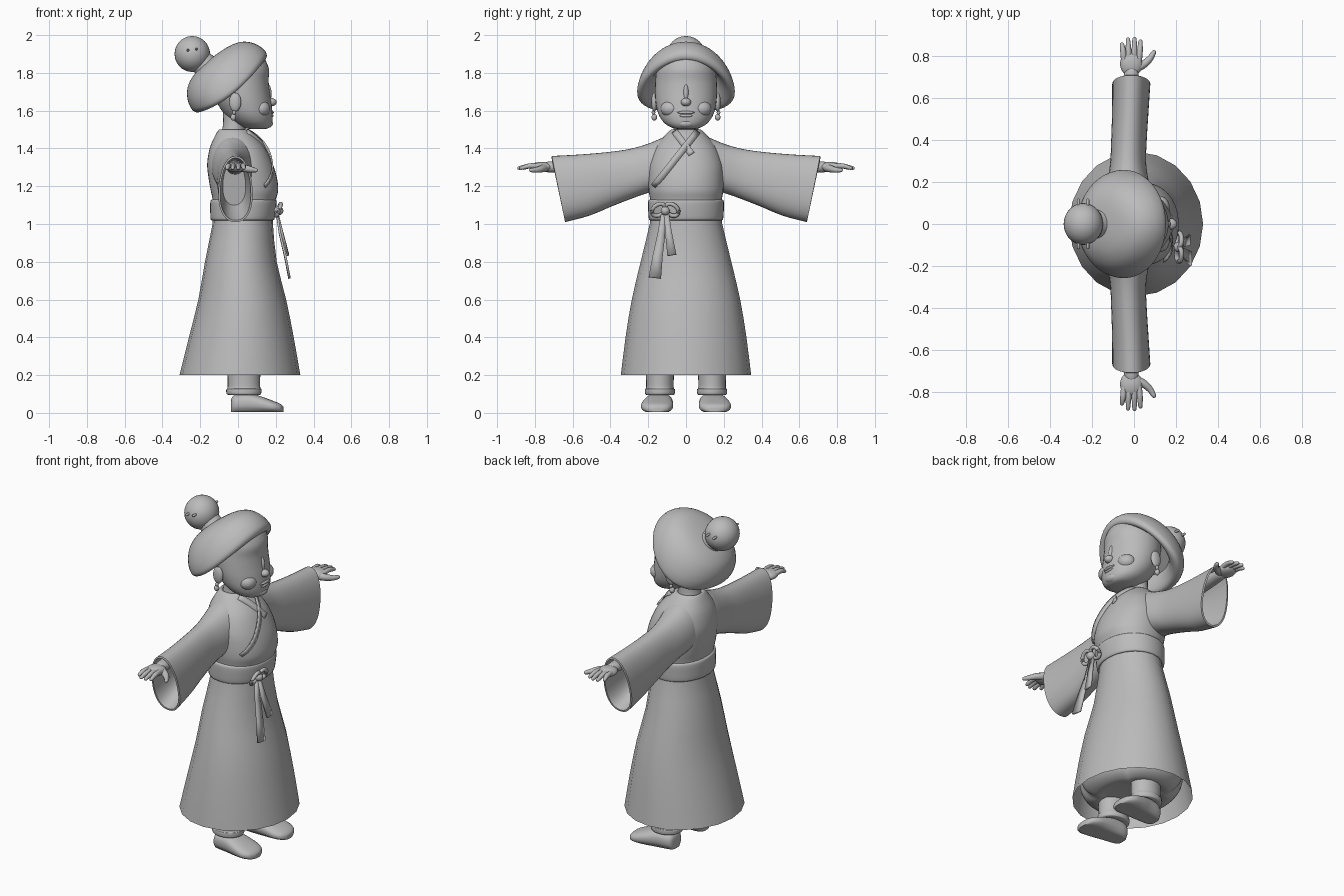
import bpy, bmesh, math
from mathutils import Vector
from mathutils.bvhtree import BVHTree

if "Cube" in bpy.data.objects:
    bpy.data.objects.remove(bpy.data.objects["Cube"])

GREY = bpy.data.materials.new("plain grey")
GREY.diffuse_color = (0.5, 0.5, 0.5, 1)
GREY.use_nodes = True
GREY.node_tree.nodes["Principled BSDF"].inputs["Base Color"].default_value = GREY.diffuse_color


def finish(name, bm, flip=False, angle=55):
    me = bpy.data.meshes.new(name)
    bmesh.ops.recalc_face_normals(bm, faces=bm.faces)
    if flip:
        bmesh.ops.reverse_faces(bm, faces=bm.faces)
    bm.to_mesh(me)
    bm.free()
    me.materials.append(GREY)
    ob = bpy.data.objects.new(name, me)
    bpy.context.collection.objects.link(ob)
    bpy.ops.object.select_all(action='DESELECT')
    ob.select_set(True)
    bpy.context.view_layer.objects.active = ob
    bpy.ops.object.shade_smooth_by_angle(angle=math.radians(angle))
    return ob


def smooth_rows(rows, n=4):
    """Catmull-Rom interpolation between section rows."""
    out = []
    for i in range(len(rows) - 1):
        a, b, c, d = (rows[max(i - 1, 0)], rows[i], rows[i + 1], rows[min(i + 2, len(rows) - 1)])
        for k in range(n):
            t = k / n
            out.append([0.5 * (2 * q + (r - p) * t + (2 * p - 5 * q + 4 * r - s) * t * t
                               + (3 * q - p - 3 * r + s) * t ** 3) for p, q, r, s in zip(a, b, c, d)])
    return out + [list(rows[-1])]


def loft(name, rings, caps=(True, True), **kw):
    bm = bmesh.new()
    vs = [[bm.verts.new(p) for p in r] for r in rings]
    n = len(vs[0])
    for a, b in zip(vs, vs[1:]):
        for i in range(n):
            j = (i + 1) % n
            bm.faces.new((a[i], a[j], b[j], b[i]))
    if caps[0]:
        bm.faces.new(vs[0])
    if caps[1]:
        bm.faces.new(vs[-1])
    return finish(name, bm, **kw)


def circle(n, power=1.0):
    for i in range(n):
        a = 2 * math.pi * i / n
        c, s = math.cos(a), math.sin(a)
        yield (math.copysign(abs(c) ** power, c), math.copysign(abs(s) ** power, s))


def upright(name, rows, n=40, power=1.0, yc=0, steps=4, caps=(True, True), **kw):
    """Loft up z; each row is z, x back, x front, half width."""
    rings = [[((b + f) / 2 + (f - b) / 2 * c, yc + w * s, z) for c, s in circle(n, power)]
             for z, b, f, w in smooth_rows(rows, steps)]
    return loft(name, rings, caps, **kw)


def ball(name, pos, size, seg=24):
    bm = bmesh.new()
    bmesh.ops.create_uvsphere(bm, u_segments=seg, v_segments=seg // 2, radius=1)
    for v in bm.verts:
        v.co = Vector(p + q * r for p, q, r in zip(pos, v.co, size))
    return finish(name, bm)


def tube(name, pts, radii, n=10, flat=1.0):
    """Round-ended tapered tube along smoothed points; flat squashes it in z."""
    rows = smooth_rows([tuple(p) + (r,) for p, r in zip(pts, radii)])
    rings = []
    for i, row in enumerate(rows):
        d = Vector(rows[min(i + 1, len(rows) - 1)][:3]) - Vector(rows[max(i - 1, 0)][:3])
        d.normalize()
        u = d.cross(Vector((0, 0, 1)) if abs(d.z) < 0.9 else Vector((1, 0, 0))).normalized()
        v = d.cross(u)
        o = Vector(row[:3])
        ring = lambda k, off: [o + d * off + (u * c + v * s * flat) * row[3] * k for c, s in circle(n)]
        if i == 0:
            rings.append(ring(0.5, -row[3] * 0.7))
        rings.append(ring(1, 0))
        if i == len(rows) - 1:
            rings += [ring(0.75, row[3] * 0.6), ring(0.35, row[3] * 0.9)]
    return loft(name, rings)


def ribbon(name, pts, width, thick=0.008):
    """Flat strip in the y-z plane following x, y, z points."""
    bm = bmesh.new()
    rows = []
    for i, p in enumerate(pts):
        p = Vector(p)
        d = Vector(pts[min(i + 1, len(pts) - 1)]) - Vector(pts[max(i - 1, 0)])
        side = Vector((0, -d.z, d.y)).normalized() * width(i / (len(pts) - 1))
        rows.append((bm.verts.new(p - side), bm.verts.new(p + side)))
    for a, b in zip(rows, rows[1:]):
        bm.faces.new((a[0], a[1], b[1], b[0]))
    ob = finish(name, bm)
    m = ob.modifiers.new("thickness", 'SOLIDIFY')
    m.thickness, m.offset = thick, 0
    return ob


# Skirt: rounded body with pleat pinches, inside a flared open outer layer
flare = [(1.06, -.135, .185, .185), (1.0, -.135, .185, .192), (.8, -.175, .205, .24),
         (.6, -.21, .255, .287), (.4, -.26, .295, .32), (.2, -.31, .33, .345)]
body = [(z, b + .006, f - .006, w - .006) for z, b, f, w in flare[:4]] + [
    (.4, -.245, .28, .305), (.3, -.25, .285, .305), (.235, -.22, .255, .275),
    (.205, -.17, .2, .22), (.215, -.12, .15, .17)]
skirt = upright("skirt", body, n=64)
for v in skirt.data.vertices:
    a = math.atan2(v.co.y, v.co.x - .02)
    near = (a - math.pi / 4 + math.pi / 4) % (math.pi / 2) - math.pi / 4
    pinch = math.exp(-(near / .09) ** 2) * max(0, min(1, (.5 - v.co.z) / .3)) * .12
    v.co.x -= (v.co.x - .02) * pinch
    v.co.y -= v.co.y * pinch
upright("outer_skirt", flare, n=20, steps=2, caps=(False, False), flip=True)

# Jacket and sash
torso_rows = [(1.08, -.135, .19, .185), (1.13, -.135, .2, .19), (1.18, -.145, .213, .198),
              (1.25, -.157, .205, .2), (1.32, -.163, .183, .195), (1.4, -.15, .145, .165),
              (1.46, -.125, .095, .12), (1.5, -.1, .05, .078), (1.49, -.085, .035, .06)]
torso = upright("jacket_body", torso_rows, power=.92)
upright("sash", [(1.02, -.135, .18, .186), (1.025, -.145, .192, .196), (1.07, -.147, .2, .2),
                 (1.12, -.146, .204, .2), (1.13, -.135, .195, .19)], power=.95)
tree = BVHTree.FromPolygons([v.co for v in torso.data.vertices],
                            [p.vertices for p in torso.data.polygons])


def on_torso(y, z, lift):
    hit = tree.ray_cast(Vector((1, y, z)), Vector((-1, 0, 0)))[0]
    return ((hit.x if hit else 0) + lift, y, z)


# Crossed collar bands
for name, y0, y1, z1, lift in (("collar_under", -.06, .03, 1.37, .003),
                               ("collar_over", .06, -.17, 1.2, .008)):
    pts = [on_torso(y0 + (y1 - y0) * t / 12, 1.49 + (z1 - 1.49) * t / 12, lift) for t in range(13)]
    ribbon(name, pts, lambda t: .018)

# Sash knot, loops and hanging ends
ball("sash_knot", (.215, -.11, 1.07), (.025, .024, .024))
for s in (-1, 1):
    loop = [(.215 + .012 * math.sin(a), -.11 + s * (.035 - .035 * math.cos(a)),
             1.075 + .03 * math.sin(a) + .01 * math.cos(a)) for a in
            [k * math.pi / 4 for k in range(9)]]
    tube("sash_loop", loop, [.011] * 9, n=8)
ribbon("sash_end_long", [(.205, -.115, 1.07), (.222, -.13, .95), (.25, -.15, .83), (.272, -.165, .715)],
       lambda t: .014 + .019 * t, .012)
ribbon("sash_end_short", [(.205, -.105, 1.07), (.235, -.092, .95), (.265, -.075, .835)],
       lambda t: .012 + .012 * t, .012)

# Head, neck and face
upright("neck", [(1.44, -.1, .04, .075), (1.52, -.08, .04, .065), (1.6, -.08, .05, .065)], n=24)
upright("head", [(1.502, .07, .14, .035), (1.51, .03, .165, .075), (1.535, -.02, .18, .115),
                 (1.58, -.07, .183, .145), (1.64, -.11, .177, .16), (1.7, -.13, .168, .164),
                 (1.76, -.14, .162, .162), (1.82, -.14, .164, .155), (1.88, -.11, .14, .13)])
ball("nose", (.175, 0, 1.645), (.03, .027, .022))
ball("nose_bridge", (.158, 0, 1.69), (.02, .015, .05))
ball("upper_lip", (.176, 0, 1.59), (.014, .045, .009))
ball("lower_lip", (.176, 0, 1.573), (.013, .035, .009))
ball("chin", (.155, 0, 1.532), (.03, .045, .024))
for s in (-1, 1):
    ball("cheek", (.12, s * .08, 1.61), (.05, .055, .045))
    ball("ear", (-.015, s * .168, 1.645), (.032, .016, .05))
    ball("earring_stud", (-.02, s * .172, 1.59), (.01, .01, .012), 12)
    ball("earring_drop", (-.025, s * .168, 1.565), (.015, .015, .018), 12)

# Tilted cap of hair with rolled brim
centre, along, up = Vector((-.045, 0, 1.755)), Vector((.193, 0, .155)), Vector((-.62, 0, .78))
profile = [(.6, .05), (.74, -.005), (.86, -.028), (.95, -.022), (1.0, 0), (.99, .03), (.95, .06),
           (.87, .092), (.75, .12), (.58, .14), (.4, .15), (.2, .155), (.04, .157)]
rings = []
for k, h in smooth_rows(profile, 3):
    ring = []
    for c, s in circle(48):
        p = centre + along * c * k + up * h
        p.y = .258 * s * k
        p.z -= .06 * s * s * k ** 3
        ring.append(p)
    rings.append(ring)
loft("hair", rings)

# Bun, its base and the pins
tube("bun_base", [(-.14, 0, 1.8), (-.185, 0, 1.85), (-.22, 0, 1.88)], [.085, .065, .07], n=24)
ball("bun", (-.242, 0, 1.9), (.094, .1, .095), 32)
for x, z in ((-.265, 1.92), (-.22, 1.926)):
    tube("hair_pin", [(x, -.115, z), (x, 0, z), (x, .115, z)], [.007] * 3, n=8)

# Sleeves: y, x centre, half thickness, top, bottom
sleeve = [(.04, -.02, .12, 1.48, 1.2), (.12, -.025, .112, 1.458, 1.18), (.2, -.028, .098, 1.425, 1.165),
          (.3, -.028, .085, 1.397, 1.135), (.42, -.024, .084, 1.38, 1.095),
          (.56, -.018, .086, 1.368, 1.045), (.71, -.013, .09, 1.36, 1.01)]
sleeve_rows = smooth_rows(sleeve) + [[.712, -.013, .08, 1.35, 1.02], [.62, -.018, .074, 1.34, 1.05],
                                     [.5, -.02, .06, 1.33, 1.1]]
for s in (-1, 1):
    rings = []
    for y, xc, w, top, bot in sleeve_rows:
        slant = .07 * max(0, min(1, (y - .2) / .5))
        rings.append([(xc + w * c * (1 - .12 * q), s * (y - slant * (.5 - q / 2)),
                       (top + bot) / 2 + (top - bot) / 2 * q) for c, q in circle(36, .9)])
    loft("sleeve", rings)
    # Arm and hand
    tube("forearm", [(-.015, s * .48, 1.3), (-.015, s * .62, 1.303), (-.012, s * .73, 1.302)],
         [.045, .04, .034], n=16, flat=.85)
    ball("palm", (-.013, s * .765, 1.302), (.054, .06, .027))
    for x, tip in ((-.052, .858), (-.026, .882), (.002, .884), (.028, .872)):
        tube("finger", [(x * .85 - .002, s * .77, 1.305), (x, s * .825, 1.308), (x * 1.1, s * tip, 1.296)],
             [.015, .014, .01])
    tube("thumb", [(.01, s * .745, 1.298), (.05, s * .765, 1.292), (.078, s * .792, 1.286),
                   (.095, s * .82, 1.285)], [.022, .019, .015, .011])

    # Trouser legs with gathered cuffs
    upright("trouser_leg", [(.095, -.045, .11, .068), (.1, -.06, .122, .078), (.125, -.062, .124, .079),
                            (.135, -.055, .118, .073), (.2, -.055, .118, .074), (.4, -.06, .125, .082)],
            n=28, yc=s * .138)
    # Shoes: x, half width, top, outward shift
    shoe = [(-.038, .02, .06, 0), (-.03, .05, .085, 0), (0, .066, .1, 0), (.06, .074, .103, .004),
            (.12, .082, .088, .01), (.18, .084, .066, .014), (.22, .066, .05, .014),
            (.238, .035, .036, .012), (.242, .01, .026, .012)]
    loft("shoe", [[(x, s * (.14 + o) + w * c, max(.004, top / 2 + top / 2 * q) if q > -.8 else .004)
                   for c, q in circle(28, .8)] for x, w, top, o in smooth_rows(shoe)])
